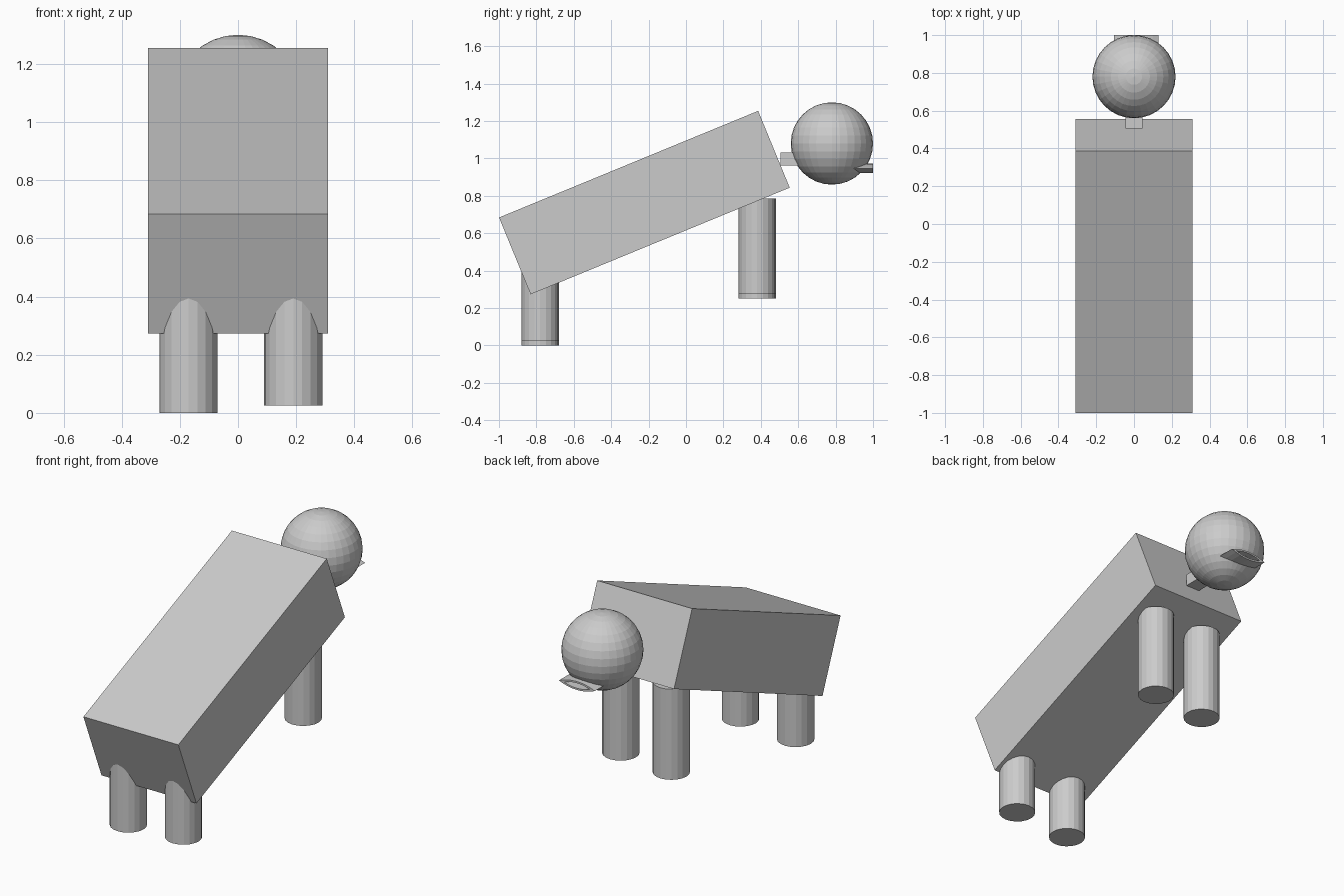
import bpy
import bmesh
from math import atan2
from mathutils import Matrix, Vector

if "Cube" in bpy.data.objects:
    bpy.data.objects.remove(bpy.data.objects["Cube"])


def finish(name, bm):
    bmesh.ops.recalc_face_normals(bm, faces=bm.faces)
    mesh = bpy.data.meshes.new(name)
    bm.to_mesh(mesh)
    bm.free()
    obj = bpy.data.objects.new(name, mesh)
    bpy.context.collection.objects.link(obj)
    return obj


def box(name, center, size, tilt=0.0):
    bm = bmesh.new()
    mat = (Matrix.Translation(center) @ Matrix.Rotation(tilt, 4, 'X')
           @ Matrix.Diagonal((*size, 1)))
    bmesh.ops.create_cube(bm, size=1, matrix=mat)
    return finish(name, bm)


def leg(name, x, y, z0, z1):
    bm = bmesh.new()
    bmesh.ops.create_cone(bm, cap_ends=True, segments=20, radius1=0.1,
                          radius2=0.1, depth=z1 - z0,
                          matrix=Matrix.Translation((x, y, (z0 + z1) / 2)))
    return finish(name, bm)


def lens(half_width, half_height, steps=8):
    # Closed outline of two shallow arcs meeting at pointed corners
    us = [-1 + 2 * i / steps for i in range(steps + 1)]
    top = [(half_width * u, half_height * (1 - u * u)) for u in us]
    bottom = [(x, -z) for x, z in reversed(top[1:-1])]
    return top + bottom


# Body: tilted block
box("body", (0, -0.2225, 0.764), (0.62, 1.498, 0.444), atan2(0.57, 1.385))

# Legs
leg("hind_leg_left", -0.17, -0.78, 0.0, 0.535)
leg("hind_leg_right", 0.19, -0.78, 0.025, 0.535)
leg("front_leg_left", -0.17, 0.38, 0.25, 0.785)
leg("front_leg_right", 0.16, 0.38, 0.275, 0.785)

# Neck
box("neck", (0, 0.58, 0.997), (0.09, 0.15, 0.07))

# Head
bm = bmesh.new()
bmesh.ops.create_uvsphere(bm, u_segments=32, v_segments=16, radius=0.22,
                          matrix=Matrix.Translation((0, 0.78, 1.08)))
finish("head", bm)

# Mouth: lens-shaped tube with an open middle
bm = bmesh.new()
center = Vector((0.0125, 0, 0.947))
rings = []
for half_w, half_h, y in ((0.1175, 0.025, 0.87), (0.1175, 0.025, 1.0),
                          (0.085, 0.015, 1.0), (0.085, 0.015, 0.87)):
    rings.append([bm.verts.new(center + Vector((x, y, z)))
                  for x, z in lens(half_w, half_h)])
for a, b in zip(rings, rings[1:] + rings[:1]):
    for i in range(len(a)):
        j = (i + 1) % len(a)
        bm.faces.new((a[i], a[j], b[j], b[i]))
finish("mouth", bm)
